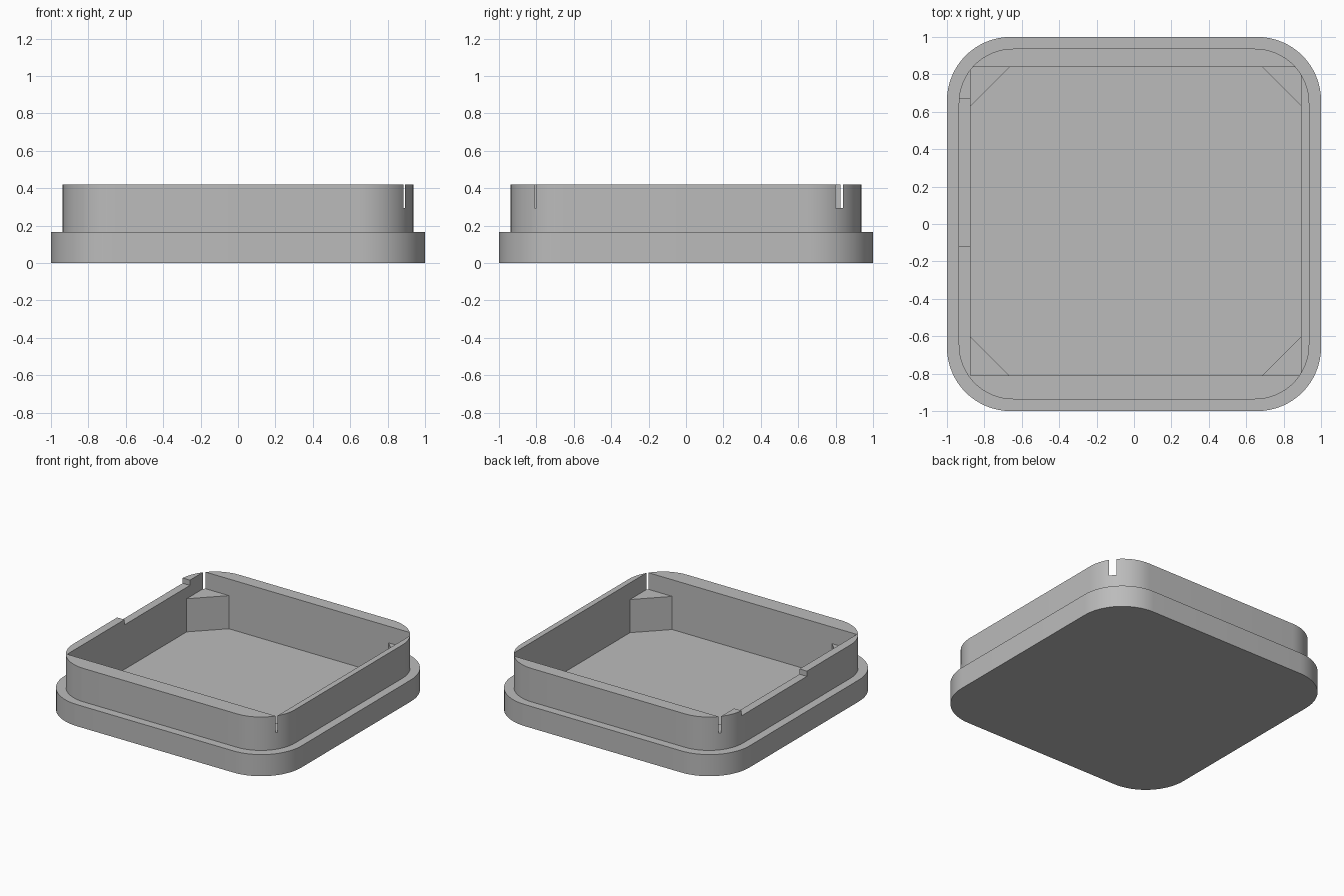
import bpy
import bmesh
from math import cos, sin, pi, radians

if "Cube" in bpy.data.objects:
    bpy.data.objects.remove(bpy.data.objects["Cube"], do_unlink=True)

GREY = (0.5, 0.5, 0.5, 1.0)
grey = bpy.data.materials.new("plain grey")
grey.use_nodes = True
grey.diffuse_color = GREY
grey.node_tree.nodes["Principled BSDF"].inputs["Base Color"].default_value = GREY

# Inside walls of the tray, heights and corner post size
LEFT, RIGHT, FRONT, BACK = -0.875, 0.894, -0.811, 0.84
FLOOR, POST_TOP, STEP, TOP = 0.04, 0.293, 0.165, 0.42
POST = 0.21


def rounded_square(half, radius, steps=16):
    """Counter-clockwise outline with round corners."""
    points = []
    for corner, (sx, sy) in enumerate([(1, 1), (-1, 1), (-1, -1), (1, -1)]):
        for i in range(steps + 1):
            a = (corner + i / steps) * pi / 2
            points.append((sx * (half - radius) + radius * cos(a),
                           sy * (half - radius) + radius * sin(a)))
    return points


def rectangle(x0, x1, y0, y1):
    return [(x0, y0), (x1, y0), (x1, y1), (x0, y1)]


def stacked(name, layers):
    """Closed solid through (outline, height) layers."""
    bm = bmesh.new()
    loops = [[bm.verts.new((x, y, z)) for x, y in outline] for outline, z in layers]
    n = len(loops[0])
    for low, high in zip(loops, loops[1:]):
        for i in range(n):
            j = (i + 1) % n
            bm.faces.new((low[i], low[j], high[j], high[i]))
    bm.faces.new(loops[0][::-1])
    bm.faces.new(loops[-1])
    bmesh.ops.recalc_face_normals(bm, faces=bm.faces[:])
    mesh = bpy.data.meshes.new(name)
    bm.to_mesh(mesh)
    bm.free()
    mesh.materials.append(grey)
    obj = bpy.data.objects.new(name, mesh)
    bpy.context.collection.objects.link(obj)
    return obj


def cut(target, cutter):
    cutter.hide_render = True
    mod = target.modifiers.new("cut", 'BOOLEAN')
    mod.operation = 'DIFFERENCE'
    mod.solver = 'EXACT'
    mod.object = cutter
    bpy.context.view_layer.objects.active = target
    bpy.ops.object.modifier_apply(modifier=mod.name)
    bpy.data.objects.remove(cutter, do_unlink=True)


# Wide foot with the narrower wall rising from it
foot = rounded_square(1.0, 0.34)
wall = rounded_square(0.937, 0.29)
tray = stacked("tray", [(foot, 0), (foot, STEP), (wall, STEP), (wall, TOP)])

# Lower cavity leaves a triangular post in each corner
octagon = [(LEFT + POST, FRONT), (RIGHT - POST, FRONT),
           (RIGHT, FRONT + POST), (RIGHT, BACK - POST),
           (RIGHT - POST, BACK), (LEFT + POST, BACK),
           (LEFT, BACK - POST), (LEFT, FRONT + POST)]
cut(tray, stacked("lower_cavity", [(octagon, FLOOR), (octagon, 0.5)]))

# Upper cavity has square corners that break through the round wall
square = rectangle(LEFT, RIGHT, FRONT, BACK)
cut(tray, stacked("upper_cavity", [(square, POST_TOP), (square, 0.5)]))

# Shallow notch in the rim of one side wall
notch = rectangle(-1.1, LEFT + 0.05, -0.12, 0.67)
cut(tray, stacked("rim_notch", [(notch, TOP - 0.04), (notch, 0.5)]))

bpy.ops.object.select_all(action='DESELECT')
tray.select_set(True)
bpy.context.view_layer.objects.active = tray
bpy.ops.object.shade_smooth_by_angle(angle=radians(30))
